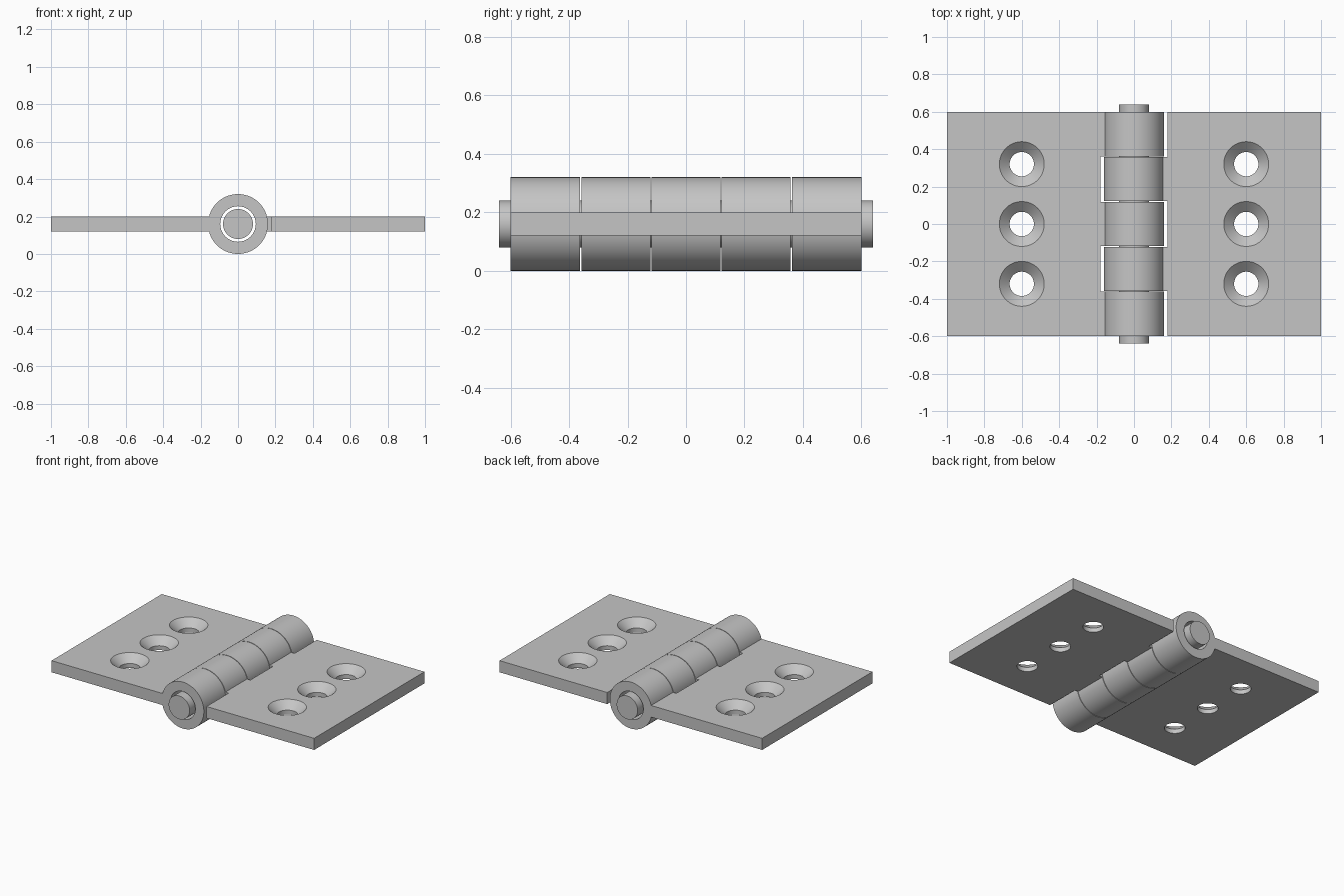
import bpy
import bmesh
from math import cos, sin, pi

cube = bpy.data.objects.get("Cube")
if cube:
    bpy.data.objects.remove(cube)

AXIS_Z = 0.16          # height of the pin axis
BARREL, BORE, PIN = 0.16, 0.095, 0.08
HALF_T = 0.04          # half leaf thickness
EDGES = [-0.6, -0.36, -0.12, 0.12, 0.36, 0.6]   # knuckle boundaries along y
GAP = 0.002            # clearance at each inner joint
SEG = 80

steel = bpy.data.materials.new("brushed steel grey")
steel.use_nodes = True
grey = (0.56, 0.56, 0.56, 1)
steel.diffuse_color = grey
steel.node_tree.nodes["Principled BSDF"].inputs["Base Color"].default_value = grey


def finish(bm, name):
    bmesh.ops.recalc_face_normals(bm, faces=bm.faces)
    mesh = bpy.data.meshes.new(name)
    bm.to_mesh(mesh)
    bm.free()
    obj = bpy.data.objects.new(name, mesh)
    mesh.materials.append(steel)
    bpy.context.collection.objects.link(obj)
    return obj


def smooth(obj):
    bpy.ops.object.select_all(action='DESELECT')
    obj.select_set(True)
    bpy.context.view_layer.objects.active = obj
    bpy.ops.object.shade_smooth_by_angle(angle=pi / 6)


def lathe(bm, profile, place, closed):
    """Revolve (radius, height) pairs; place maps (u, v, height) to space."""
    rings = [[bm.verts.new(place(r * cos(2 * pi * i / SEG), r * sin(2 * pi * i / SEG), h))
              for i in range(SEG)] for r, h in profile]
    pairs = list(zip(rings, rings[1:]))
    if closed:
        pairs.append((rings[-1], rings[0]))
    for a, b in pairs:
        for i in range(SEG):
            j = (i + 1) % SEG
            bm.faces.new((a[i], a[j], b[j], b[i]))
    if not closed:
        bm.faces.new(rings[0])
        bm.faces.new(rings[-1])


def along_y(u, v, h):
    return (u, h, AXIS_Z + v)


def knuckle_span(k):
    lo = EDGES[k] + (GAP if k > 0 else 0)
    hi = EDGES[k + 1] - (GAP if k < 4 else 0)
    return lo, hi


def make_leaf(name, side, knuckles):
    # Comb-shaped plate with tabs reaching into the barrel
    outline = [(1, -0.6)]
    for k in range(5):
        x = 0.15 if k in knuckles else 0.18
        if k in knuckles:
            lo, hi = knuckle_span(k)
        else:
            lo = EDGES[k] if k == 0 else knuckle_span(k - 1)[1]
            hi = EDGES[k + 1] if k == 4 else knuckle_span(k + 1)[0]
        outline += [(x, lo), (x, hi)]
    outline.append((1, 0.6))
    bm = bmesh.new()
    face = bm.faces.new([bm.verts.new((side * x, y, AXIS_Z - HALF_T)) for x, y in outline])
    top = bmesh.ops.extrude_face_region(bm, geom=[face])["geom"]
    bmesh.ops.translate(bm, vec=(0, 0, 2 * HALF_T),
                        verts=[g for g in top if isinstance(g, bmesh.types.BMVert)])
    leaf = finish(bm, name + "_leaf")

    # Countersunk screw holes
    bm = bmesh.new()
    z = AXIS_Z + HALF_T
    for y in (-0.32, 0, 0.32):
        lathe(bm, [(0.065, 0.05), (0.065, z - 0.05), (0.12, z), (0.12, z + 0.1)],
              lambda u, v, h: (side * 0.6 + u, y + v, h), False)
    cutter = finish(bm, name + "_screw_hole_cutter")
    cutter.hide_render = True
    cutter.hide_viewport = True
    cut = leaf.modifiers.new("screw_holes", 'BOOLEAN')
    cut.operation = 'DIFFERENCE'
    cut.solver = 'EXACT'
    cut.object = cutter
    # Bake the cut so the smoothing sees the final edges
    bpy.context.view_layer.update()
    graph = bpy.context.evaluated_depsgraph_get()
    baked = bpy.data.meshes.new_from_object(leaf.evaluated_get(graph))
    leaf.modifiers.clear()
    leaf.data = baked
    bpy.data.objects.remove(cutter)
    smooth(leaf)

    # Hollow knuckles
    bm = bmesh.new()
    for k in knuckles:
        lo, hi = knuckle_span(k)
        lathe(bm, [(BARREL, lo), (BARREL, hi), (BORE, hi), (BORE, lo)], along_y, True)
    smooth(finish(bm, name + "_knuckles"))


make_leaf("right", -1, (0, 2, 4))
make_leaf("left", 1, (1, 3))

# Hinge pin
bm = bmesh.new()
lathe(bm, [(PIN, -0.64), (PIN, 0.64)], along_y, False)
smooth(finish(bm, "hinge_pin"))
